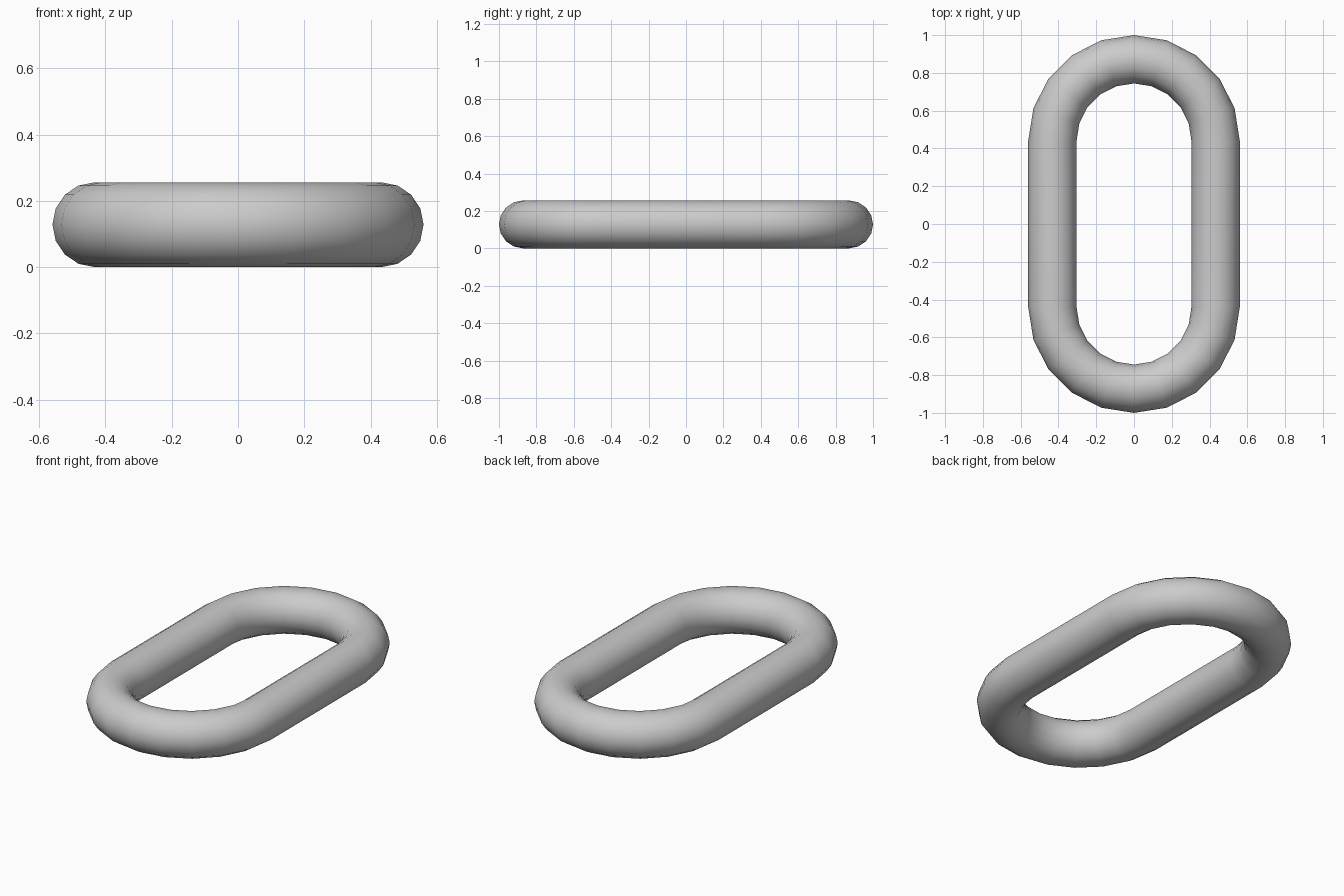
import bpy, bmesh, math

if "Cube" in bpy.data.objects:
    bpy.data.objects.remove(bpy.data.objects["Cube"])

BEND = 0.432      # centre-line radius of the rounded ends
STRAIGHT = 0.44   # half length of the straight sides
R = 0.128         # bar radius
STEPS, SIDES = 10, 16

# centre line: two half circles joined by straight runs
path = []
for end in (0, 1):
    for i in range(STEPS + 1):
        a = math.pi * (end + i / STEPS)
        path.append((a, STRAIGHT if end == 0 else -STRAIGHT))

# sweep the round bar section along the closed centre line
bm = bmesh.new()
rings = []
for a, cy in path:
    ring = []
    for k in range(SIDES):
        t = 2 * math.pi * k / SIDES
        d = BEND + R * math.cos(t)
        ring.append(bm.verts.new((d * math.cos(a), cy + d * math.sin(a),
                                  R + R * math.sin(t))))
    rings.append(ring)
for i, ring in enumerate(rings):
    nxt = rings[(i + 1) % len(rings)]
    for k in range(SIDES):
        j = (k + 1) % SIDES
        bm.faces.new((ring[k], nxt[k], nxt[j], ring[j]))
bmesh.ops.recalc_face_normals(bm, faces=bm.faces)
for f in bm.faces:
    f.smooth = True

mesh = bpy.data.meshes.new("chain_link")
bm.to_mesh(mesh)
bm.free()
link = bpy.data.objects.new("chain_link", mesh)
bpy.context.collection.objects.link(link)
